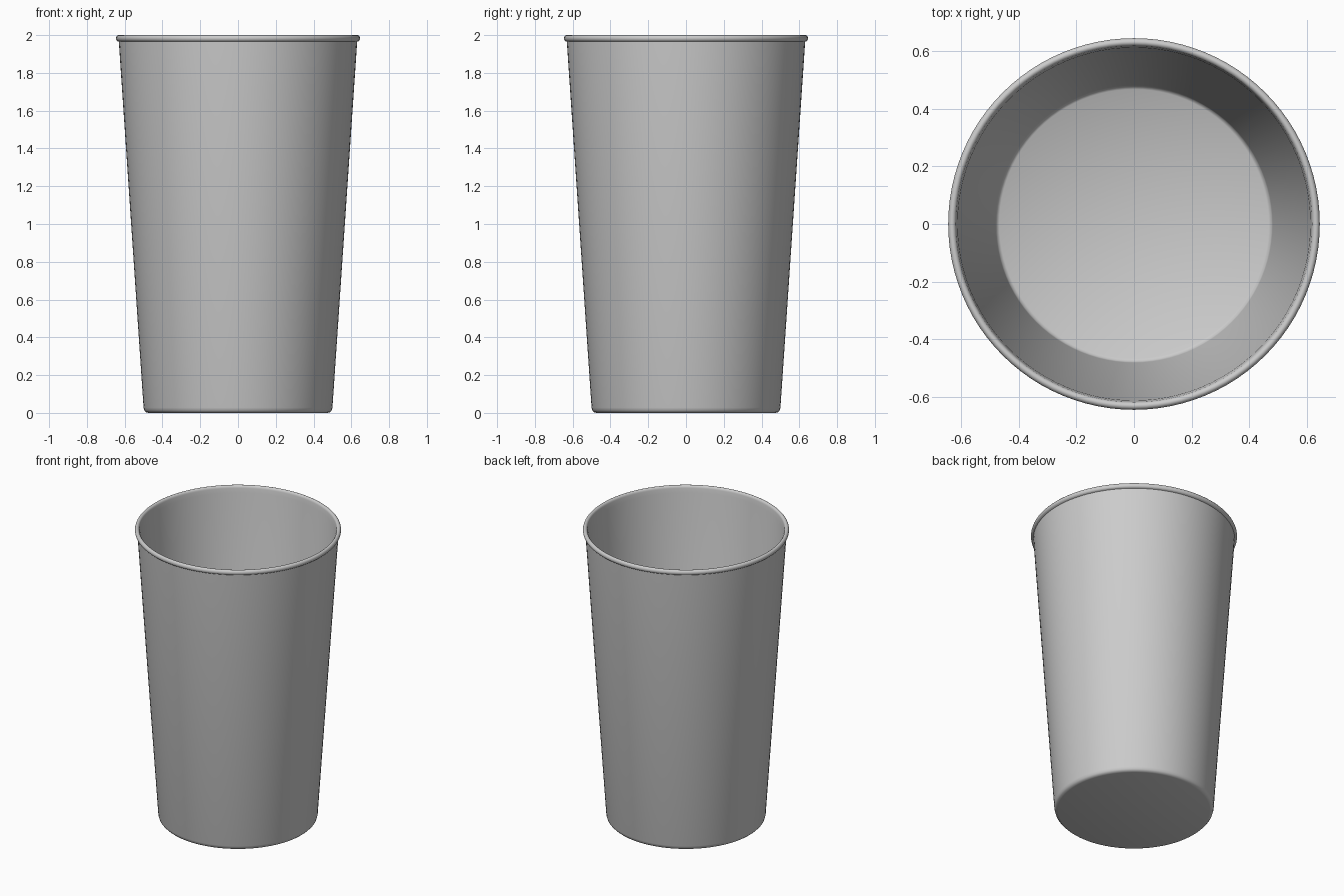
import bpy, bmesh, math

if "Cube" in bpy.data.objects:
    bpy.data.objects.remove(bpy.data.objects["Cube"])

SEGMENTS = 96


def lathe(name, profile):
    """Spin an (r, z) profile around z into a smooth object."""
    bm = bmesh.new()
    verts = [bm.verts.new((r, 0, z)) for r, z in profile]
    edges = [bm.edges.new(pair) for pair in zip(verts, verts[1:])]
    bmesh.ops.spin(bm, geom=verts + edges, cent=(0, 0, 0), axis=(0, 0, 1),
                   angle=math.tau, steps=SEGMENTS, use_duplicate=False)
    bmesh.ops.remove_doubles(bm, verts=bm.verts, dist=0.0005)
    bmesh.ops.recalc_face_normals(bm, faces=bm.faces)
    mesh = bpy.data.meshes.new(name)
    bm.to_mesh(mesh)
    bm.free()
    obj = bpy.data.objects.new(name, mesh)
    bpy.context.collection.objects.link(obj)
    bpy.context.view_layer.objects.active = obj
    obj.select_set(True)
    bpy.ops.object.shade_smooth_by_angle(angle=math.radians(40))
    obj.select_set(False)
    return obj


# Outer base and tapered wall
profile = [(0, 0), (0.475, 0), (0.488, 0.004), (0.496, 0.013), (0.5, 0.028),
           (0.631, 1.965)]

# Rounded bead around the rim
for i in range(11):
    a = math.radians(-60 + 24 * i)
    profile.append((0.632 + 0.014 * math.cos(a), 1.983 + 0.017 * math.sin(a)))

# Inner wall and floor
profile += [(0.613, 1.955), (0.482, 0.045), (0.478, 0.032), (0.468, 0.025), (0, 0.025)]

lathe("tumbler_cup", profile)
